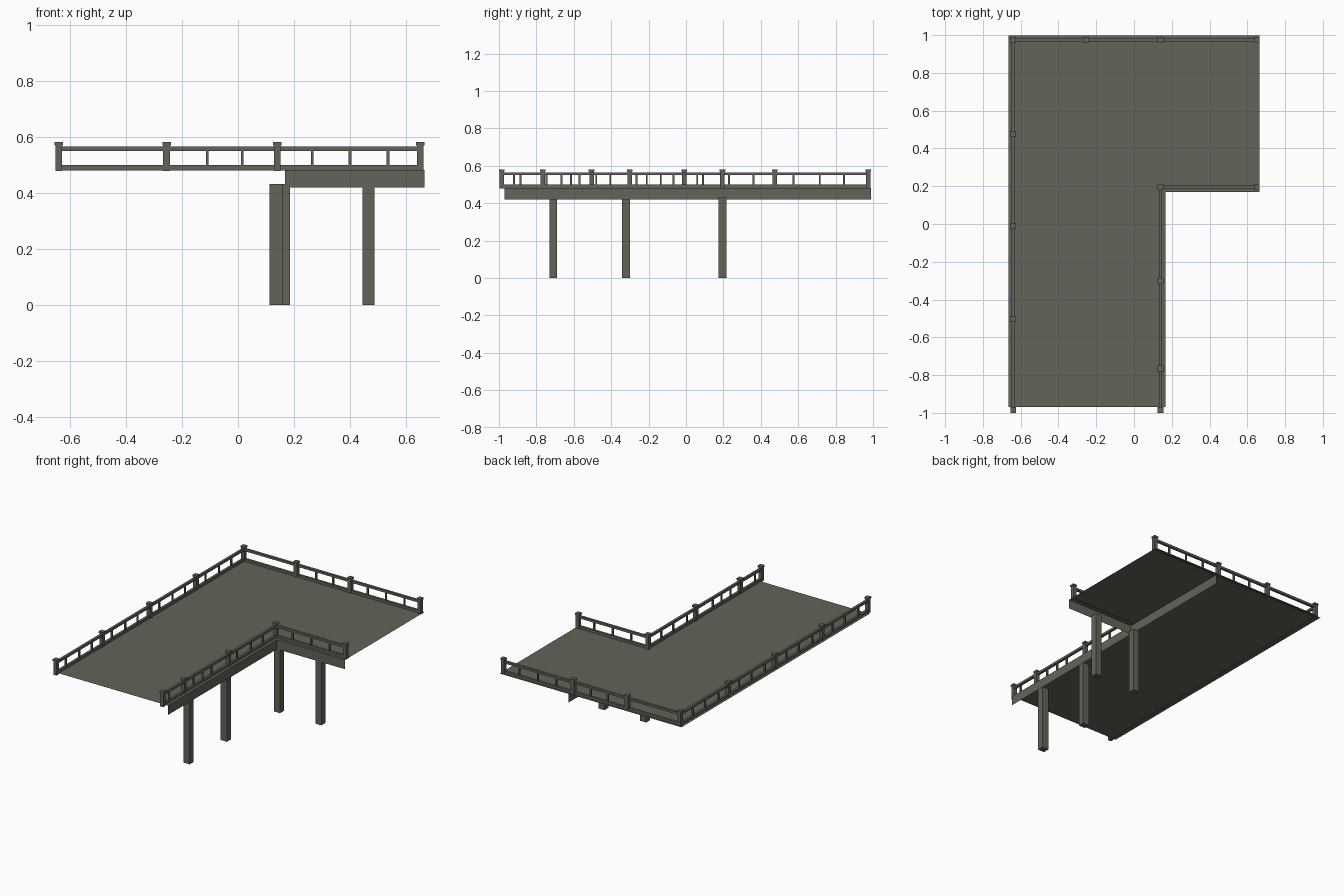
import bpy, bmesh

if "Cube" in bpy.data.objects:
    bpy.data.objects.remove(bpy.data.objects["Cube"])

mat = bpy.data.materials.new("weathered_grey_green")
mat.diffuse_color = (0.122, 0.126, 0.098, 1)
mat.use_nodes = True
mat.node_tree.nodes["Principled BSDF"].inputs["Base Color"].default_value = mat.diffuse_color


def finish(bm, name):
    me = bpy.data.meshes.new(name)
    bm.to_mesh(me)
    bm.free()
    me.materials.append(mat)
    ob = bpy.data.objects.new(name, me)
    bpy.context.collection.objects.link(ob)
    return ob


def add_box(bm, x0, x1, y0, y1, z0, z1):
    vs = bmesh.ops.create_cube(bm, size=1)["verts"]
    for v in vs:
        v.co.x = x1 if v.co.x > 0 else x0
        v.co.y = y1 if v.co.y > 0 else y0
        v.co.z = z1 if v.co.z > 0 else z0


def sheet(name, pts):
    bm = bmesh.new()
    bm.faces.new([bm.verts.new(p) for p in pts])
    return finish(bm, name)


# L-shaped deck sheet
DECK = 0.482
outline = [(-.665, -.97), (.167, -.97), (.167, .17), (.665, .17), (.665, .997), (-.665, .997)]
sheet("deck", [(x, y, DECK) for x, y in outline])

# thin fascia beams under the deck edges
sheet("side_beam", [(.167, -.97, .42), (.167, .99, .42), (.167, .99, DECK), (.167, -.97, DECK)])
sheet("front_beam", [(.167, .17, .42), (.665, .17, .42), (.665, .17, DECK), (.167, .17, DECK)])

# support legs
for i, (x, y, w) in enumerate([(.135, -.71, .046), (.135, -.32, .046), (.163, .195, .044), (.466, .195, .042)]):
    bm = bmesh.new()
    add_box(bm, x - w / 2, x + w / 2, y - .021, y + .021, 0, .432)
    finish(bm, f"support_leg_{i + 1}")


# railing post with cap
def post(bm, x, y):
    add_box(bm, x - .012, x + .012, y - .012, y + .012, .478, .572)
    add_box(bm, x - .015, x + .015, y - .015, y + .015, .57, .581)


# railing run along one axis: two rails, posts and balusters
def railing(name, axis, fixed, start, end, posts, balusters):
    bm = bmesh.new()

    def bar(a, b, half, z0, z1):
        if axis == 'x':
            add_box(bm, a, b, fixed - half, fixed + half, z0, z1)
        else:
            add_box(bm, fixed - half, fixed + half, a, b, z0, z1)

    bar(start, end, .008, .480, .499)
    bar(start, end, .008, .550, .565)
    for b in balusters:
        bar(b - .005, b + .005, .005, .495, .552)
    for p in posts:
        post(bm, *((p, fixed) if axis == 'x' else (fixed, p)))
    finish(bm, name)


railing("back_railing", 'x', .975, -.64, .65, [-.255, .14, .65],
        [-.11, .015, .265, .40, .535])
railing("left_railing", 'y', -.64, -.985, .975, [-.985, -.505, -.01, .475, .975],
        [s + d for s in (-.985, -.505, -.01, .475) for d in (.10, .24, .37)])
railing("inner_railing", 'y', .14, -.985, .195, [-.985, -.765, -.30, .195],
        [-.92, -.665, -.57, -.48, -.21, -.067, .06])
railing("wing_railing", 'x', .195, .14, .65, [.65], [.265, .40, .535])
